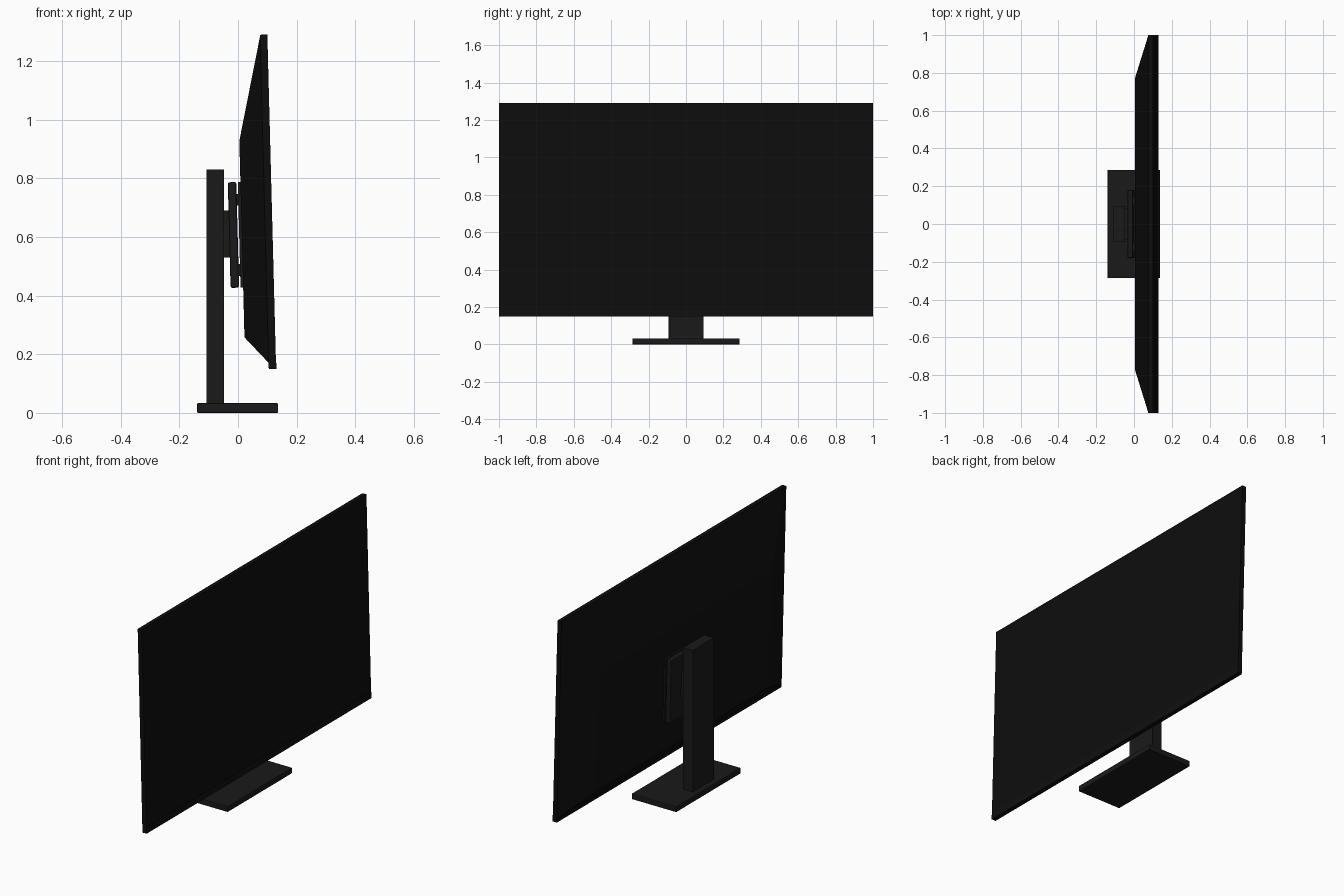
import bpy, bmesh, math
from mathutils import Matrix

if "Cube" in bpy.data.objects:
    bpy.data.objects.remove(bpy.data.objects["Cube"])

TILT = Matrix.Translation((0.115, 0, 0.72)) @ Matrix.Rotation(math.radians(-1.5), 4, 'Y')


def material(name, v):
    m = bpy.data.materials.new(name)
    m.diffuse_color = (v, v, v, 1)
    m.use_nodes = True
    m.node_tree.nodes["Principled BSDF"].inputs["Base Color"].default_value = m.diffuse_color
    return m


STAND = material("stand_dark_grey", 0.010)
SHELL = material("shell_black", 0.005)
PANEL = material("panel_black", 0.004)


def finish(name, bm, mat, matrix=None, bevel=0):
    bmesh.ops.recalc_face_normals(bm, faces=bm.faces)
    me = bpy.data.meshes.new(name)
    bm.to_mesh(me)
    bm.free()
    ob = bpy.data.objects.new(name, me)
    bpy.context.collection.objects.link(ob)
    me.materials.append(mat)
    if matrix:
        ob.matrix_world = matrix
    if bevel:
        b = ob.modifiers.new("bevel", 'BEVEL')
        b.width, b.segments = bevel, 2
    return ob


def box_bm(x, y, z):
    bm = bmesh.new()
    bmesh.ops.create_cube(bm, size=1)
    for v in bm.verts:
        v.co = [lo + (c + 0.5) * (hi - lo) for c, (lo, hi) in zip(v.co, (x, y, z))]
    return bm


def box(name, x, y, z, mat, matrix=None, bevel=0):
    return finish(name, box_bm(x, y, z), mat, matrix, bevel)


def recess_front(bm, width, depth):
    # Inset the +x face and push it inwards
    f = max(bm.faces, key=lambda f: f.calc_center_median().x)
    bmesh.ops.inset_individual(bm, faces=[f], thickness=width)
    for v in f.verts:
        v.co.x -= depth


# Stand: base, column with a shallow front channel, arm
box("base", (-0.14, 0.137), (-0.287, 0.287), (0, 0.033), STAND, bevel=0.004)
bm = box_bm((-0.108, -0.047), (-0.094, 0.094), (0.03, 0.83))
recess_front(bm, 0.02, 0.008)
finish("column", bm, STAND)
box("arm", (-0.06, -0.025), (-0.085, 0.085), (0.53, 0.69), STAND)

# Tilted mounting plates with spacers in the narrow gap
box("mount_plate", (-0.148, -0.119), (-0.18, 0.18), (-0.29, 0.07), STAND, TILT, 0.006)
box("mount_backing", (-0.114, -0.10), (-0.18, 0.18), (-0.29, 0.07), STAND, TILT)
for i, (y, z) in enumerate([(s * 0.12, c) for s in (-1, 1) for c in (-0.23, 0.01)]):
    box(f"mount_spacer_{i}", (-0.122, -0.110), (y - 0.02, y + 0.02),
        (z - 0.02, z + 0.02), STAND, TILT)

# Screen frame with slightly sunken display and bottom chin
bm = box_bm((-0.025, 0), (-1, 1), (-0.57, 0.57))
recess_front(bm, 0.012, 0.002)
finish("screen_frame", bm, PANEL, TILT)
box("bottom_chin", (-0.025, 0.001), (-1, 1), (-0.57, -0.535), SHELL, TILT)

# Tapered rear shell
bm = bmesh.new()
rings = []
for x, y, lo, hi in ((-0.024, 1, -0.55, 0.57), (-0.038, 0.985, -0.545, 0.57),
                     (-0.105, 0.77, -0.46, 0.21))[::2]:
    rings.append([bm.verts.new((x, a, b)) for a, b in ((-y, lo), (y, lo), (y, hi), (-y, hi))])
for i in range(4):
    j = (i + 1) % 4
    bm.faces.new((rings[0][i], rings[0][j], rings[1][j], rings[1][i]))
for r in rings:
    bm.faces.new(r)
finish("rear_shell", bm, SHELL, TILT)
